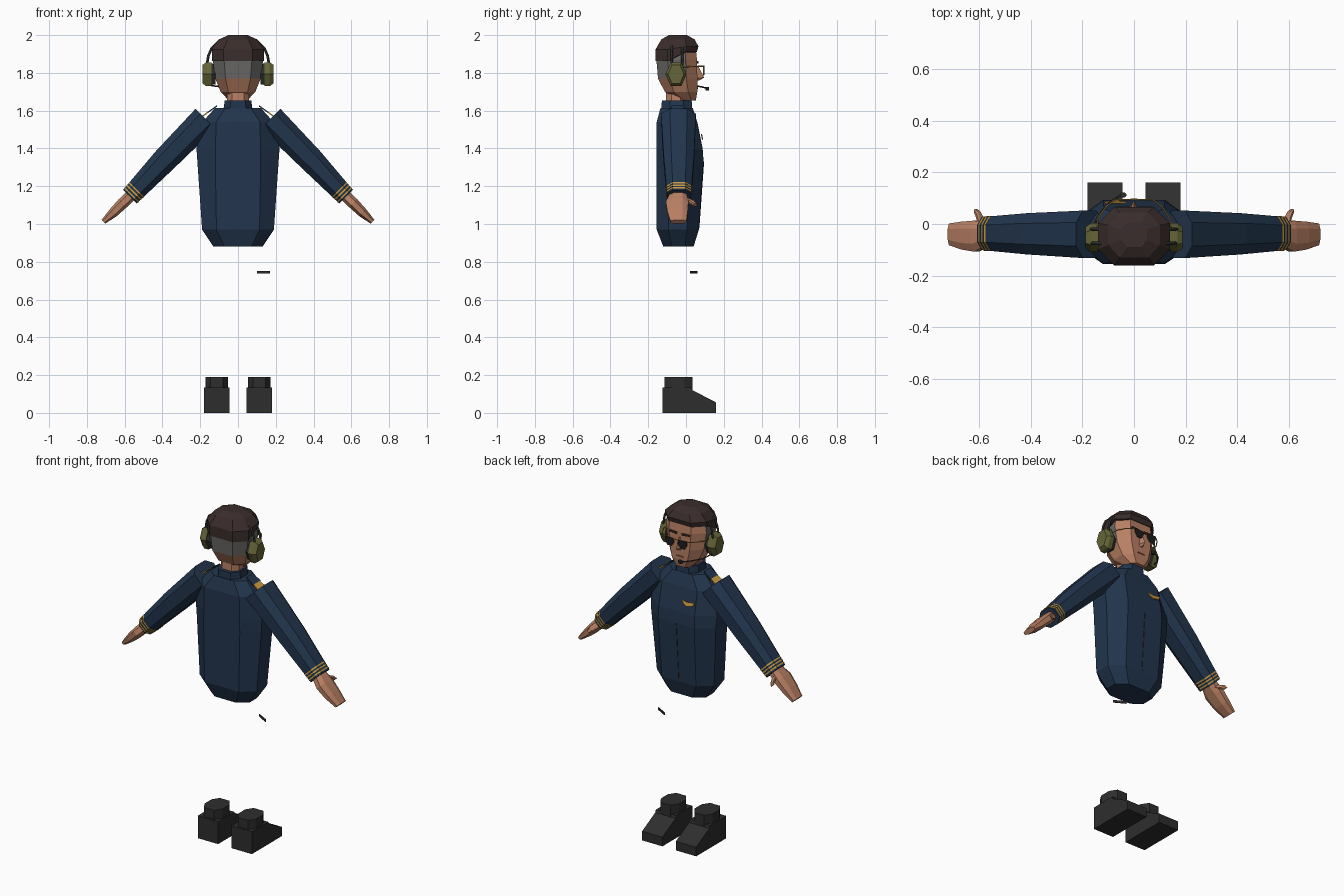
import bpy, bmesh, math
from mathutils import Vector

if "Cube" in bpy.data.objects:
    bpy.data.objects.remove(bpy.data.objects["Cube"])


def material(name, r, g, b):
    m = bpy.data.materials.new(name)
    m.diffuse_color = (r, g, b, 1)
    m.use_nodes = True
    m.node_tree.nodes["Principled BSDF"].inputs["Base Color"].default_value = m.diffuse_color
    return m


NAVY = material("navy cloth", 0.016, 0.036, 0.075)
SKIN = material("skin", 0.48, 0.215, 0.125)
HAIR = material("dark brown hair", 0.042, 0.026, 0.025)
GREY = material("grey hair", 0.145, 0.14, 0.135)
OLIVE = material("olive shell", 0.13, 0.13, 0.04)
BLACK = material("black leather", 0.027, 0.027, 0.027)
GOLD = material("gold trim", 0.60, 0.33, 0.05)
LENS = material("dark lens", 0.012, 0.012, 0.014)
LIPS = material("lips", 0.25, 0.09, 0.06)


def loft(name, rings, *mats, rule=None):
    """Skin a list of equal-sized rings, capping both ends."""
    bm = bmesh.new()
    vs = [[bm.verts.new(p) for p in ring] for ring in rings]
    n = len(vs[0])
    for a, b in zip(vs, vs[1:]):
        for i in range(n):
            bm.faces.new((a[i], a[(i + 1) % n], b[(i + 1) % n], b[i]))
    bm.faces.new(vs[0])
    bm.faces.new(vs[-1])
    bmesh.ops.recalc_face_normals(bm, faces=bm.faces)
    if rule:
        for f in bm.faces:
            f.material_index = rule(f.calc_center_median())
    me = bpy.data.meshes.new(name)
    bm.to_mesh(me)
    bm.free()
    for m in mats:
        me.materials.append(m)
    ob = bpy.data.objects.new(name, me)
    bpy.context.collection.objects.link(ob)
    return ob


def octagon(z, hx, y0, y1, fx=0.55, fy=0.28, lift=0.0, x=0.0):
    """Horizontal octagon; lift raises its forward points."""
    d = (y1 - y0) * fy
    pts = [(fx, y0), (1, y0 + d), (1, y1 - d), (fx, y1),
           (-fx, y1), (-fx, y1 - 0), (-1, y1 - d), (-1, y0 + d), (-fx, y0)]
    del pts[5]
    mid = (y0 + y1) / 2
    return [Vector((x + u * hx, y, z + (lift if y > mid else 0))) for u, y in pts]


def section(s, cx, cz, cy, ht, hy):
    """Octagonal cross-section of an arm sloping down at 45 degrees."""
    k = math.sqrt(0.5)
    prof = [(1, .5), (.5, 1), (-.5, 1), (-1, .5), (-1, -.5), (-.5, -1), (.5, -1), (1, -.5)]
    return [Vector((s * (cx + k * a * ht), cy + b * hy, cz + k * a * ht)) for a, b in prof]


def slab(name, outline, offset, *mats):
    """Extrude a flat outline by an offset vector."""
    o = Vector(offset)
    pts = [Vector(p) for p in outline]
    return loft(name, [pts, [p + o for p in pts]], *mats)


def tube(name, pts, r, mat, closed=False):
    cu = bpy.data.curves.new(name, 'CURVE')
    cu.dimensions = '3D'
    cu.bevel_depth = r
    cu.bevel_resolution = 0
    sp = cu.splines.new('POLY')
    sp.points.add(len(pts) - 1)
    for q, p in zip(sp.points, pts):
        q.co = (*p, 1)
    sp.use_cyclic_u = closed
    cu.use_fill_caps = True
    cu.materials.append(mat)
    ob = bpy.data.objects.new(name, cu)
    bpy.context.collection.objects.link(ob)


# Jacket and collar
loft("jacket", [octagon(0.88, .13, -.12, .04), octagon(0.97, .19, -.155, .068, .6),
                octagon(1.33, .215, -.155, .093, .56), octagon(1.40, .22, -.155, .088, .54),
                octagon(1.54, .188, -.155, .06, .62), octagon(1.615, .12, -.135, .035)], NAVY)
loft("collar", [octagon(1.60, .078, -.13, .034), octagon(1.655, .07, -.128, .03)], NAVY)
# Front placket line
slab("placket", [(-.002, .068, .98), (.002, .068, .98), (.002, .093, 1.33), (-.002, .093, 1.33)],
     (0, .003, 0), BLACK)
# Chest badge, on the sloping upper front
slab("chest_badge", [(-.03, .079, 1.475), (-.065, .080, 1.468), (-.115, .079, 1.475),
                     (-.105, .083, 1.455), (-.065, .085, 1.445), (-.045, .083, 1.455)],
     (0, .006, .002), GOLD)
# Loose flat clip below the hem
slab("clip", [(.10, .057, .737), (.167, .02, .737), (.17, .024, .737), (.103, .061, .737)],
     (0, 0, .014), BLACK)

for s, side in ((1, "right"), (-1, "left")):
    # Sleeve, cuff stripes, hand and thumb
    loft(f"sleeve_{side}", [section(s, .172, 1.558, -.04, .074, .092),
                            section(s, .39, 1.337, -.038, .066, .08),
                            section(s, .572, 1.145, -.037, .051, .064)], NAVY)
    for i in range(3):
        t = .91 + .03 * i
        rings = [section(s, .172 + .4 * u, 1.558 - .413 * u, -.037,
                         .080 - .0275 * u, .094 - .028 * u) for u in (t, t + .014)]
        loft(f"cuff_stripe_{side}_{i}", rings, GOLD)
    loft(f"hand_{side}", [section(s, .56, 1.157, -.04, .03, .042),
                          section(s, .61, 1.11, -.047, .030, .060),
                          section(s, .66, 1.06, -.045, .026, .054),
                          section(s, .712, 1.012, -.04, .014, .042)], SKIN)
    loft(f"thumb_{side}", [section(s, .585, 1.13, -.01, .018, .018),
                           section(s, .60, 1.115, .03, .015, .018),
                           section(s, .612, 1.10, .05, .011, .009)], SKIN)
    # Shoulder board with gold end
    for part, a, b, m in (("board", 0, .55, NAVY), ("stripe", .55, 1, GOLD)):
        p, q = [(s * (.11 + .085 * u), 1.622 - .06 * u) for u in (a, b)]
        slab(f"shoulder_{part}_{side}", [(p[0], -.075, p[1]), (q[0], -.08, q[1]),
                                         (q[0], -.01, q[1]), (p[0], -.015, p[1])],
             (0, 0, .008), m)
    # Shoe and ankle
    x0 = s * .1125 - .0675
    prof = [(-.125, 0), (.16, 0), (.16, .055), (.035, .12), (.03, .135), (-.125, .135)]
    slab(f"shoe_{side}", [(x0, y, z) for y, z in prof], (.135, 0, 0), BLACK)
    loft(f"ankle_{side}", [octagon(z, .06, -.115, .035, x=s * .1125) for z in (.11, .19)], BLACK)

    # Ear cup, cushion and headband side rails
    def hexa(x, ry, rz):
        return [Vector((s * x, -.053 + ry * u, 1.793 + rz * w)) for u, w in
                ((-1, 0), (-.5, 1), (.5, 1), (1, 0), (.5, -1), (-.5, -1))]
    loft(f"ear_cup_{side}", [hexa(.14, .056, .063), hexa(.168, .056, .063),
                             hexa(.187, .042, .05)], OLIVE)
    loft(f"ear_cushion_{side}", [hexa(.118, .045, .053), hexa(.142, .05, .057)], BLACK)
    for i, y in enumerate((-.075, -.02)):
        tube(f"band_rail_{side}_{i}", [(s * .165, y, 1.84), (s * .157, y, 1.89),
                                       (s * .14, y, 1.93), (s * .10, y, 1.96)], .007, BLACK)
    # Sunglasses: lens, rim and temple
    def rim(r):
        return [(s * (.042 + r * u), .093, 1.815 + r * w) for u, w in
                ((-1, .7), (1, .8), (1.05, 0), (.5, -.9), (-.4, -.9), (-.95, -.1))]
    slab(f"lens_{side}", rim(.029), (0, .004, 0), LENS)
    tube(f"rim_{side}", rim(.030), .0025, GOLD, True)
    tube(f"temple_{side}", [(s * .072, .095, 1.835), (s * .11, .065, 1.835),
                            (s * .14, .02, 1.833), (s * .142, -.04, 1.83)], .003, GOLD)
    # Eyebrow
    slab(f"eyebrow_{side}", [(s * .018, .058, 1.851), (s * .068, .058, 1.856),
                             (s * .066, .058, 1.864), (s * .018, .058, 1.862)],
         (0, .009, 0), HAIR)

tube("glasses_bridge", [(-.014, .095, 1.833), (.014, .095, 1.833)], .003, GOLD)

# Neck, head with greying sides, and hair cap
loft("neck", [octagon(1.62, .06, -.108, .0), octagon(1.73, .058, -.105, .0)], SKIN)
loft("head", [octagon(1.655, .05, -.03, .052), octagon(1.70, .092, -.112, .06),
              octagon(1.77, .12, -.148, .06), octagon(1.87, .134, -.157, .058),
              octagon(1.93, .125, -.15, .052)], SKIN, GREY,
     rule=lambda c: int(1.78 < c.z < 1.9 and c.y < .01))
loft("hair", [octagon(1.862, .138, -.161, .058, lift=.05),
              octagon(1.925, .139, -.161, .066, lift=.015),
              octagon(1.978, .10, -.13, .045), octagon(2.0, .05, -.09, .005)], HAIR)

# Nose and mouth
loft("nose", [[Vector(p) for p in ring] for ring in (
    ((-.009, .05, 1.835), (.009, .05, 1.835), (0, .066, 1.835)),
    ((-.018, .05, 1.772), (.018, .05, 1.772), (0, .096, 1.775)),
    ((-.014, .05, 1.760), (.014, .05, 1.760), (0, .07, 1.760)))], SKIN)
slab("mouth", [(-.026, .055, 1.716), (.026, .055, 1.716), (.02, .055, 1.724), (-.02, .055, 1.724)],
     (0, .008, 0), LIPS)

# Microphone boom and tip
tube("mic_boom", [(-.165, -.03, 1.75), (-.14, .03, 1.733), (-.10, .08, 1.727),
                  (-.05, .112, 1.718)], .004, BLACK)
loft("mic_tip", [octagon(z, .012, .103, .122, x=-.042) for z in (1.708, 1.726)], BLACK)
